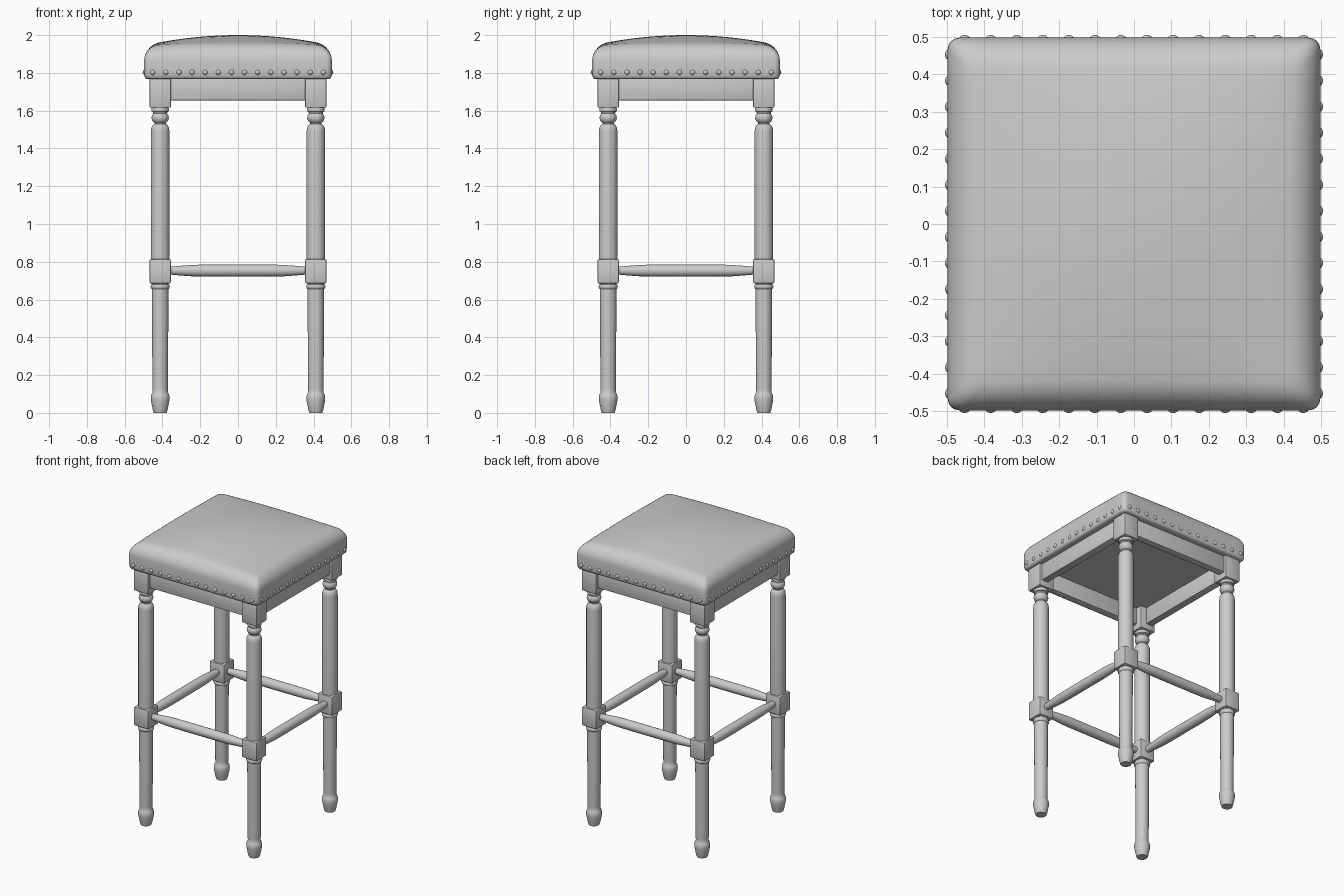
import bpy, bmesh, math
from mathutils import Vector, Matrix

if "Cube" in bpy.data.objects:
    bpy.data.objects.remove(bpy.data.objects["Cube"], do_unlink=True)

grey = bpy.data.materials.new("plain grey")
grey.use_nodes = True
grey.diffuse_color = (0.6, 0.6, 0.6, 1)
grey.node_tree.nodes["Principled BSDF"].inputs["Base Color"].default_value = (0.6, 0.6, 0.6, 1)

LEG = 0.412      # leg centre offset
HALF = 0.497     # cushion half width


def finish(bm, name, angle=40):
    bmesh.ops.recalc_face_normals(bm, faces=bm.faces)
    mesh = bpy.data.meshes.new(name)
    bm.to_mesh(mesh)
    bm.free()
    mesh.materials.append(grey)
    obj = bpy.data.objects.new(name, mesh)
    bpy.context.collection.objects.link(obj)
    bpy.ops.object.select_all(action='DESELECT')
    obj.select_set(True)
    bpy.context.view_layer.objects.active = obj
    bpy.ops.object.shade_smooth_by_angle(angle=math.radians(angle))
    return obj


def bridge(bm, a, b):
    n = len(a)
    for i in range(n):
        bm.faces.new((a[i], a[(i + 1) % n], b[(i + 1) % n], b[i]))


def lathe(name, profile, matrix, sides=24):
    bm = bmesh.new()
    rings = []
    for r, z in profile:
        rings.append([bm.verts.new(matrix @ Vector((r * math.cos(t), r * math.sin(t), z)))
                      for t in (math.tau * i / sides for i in range(sides))])
    for a, b in zip(rings, rings[1:]):
        bridge(bm, a, b)
    bm.faces.new(rings[0])
    bm.faces.new(rings[-1])
    return finish(bm, name)


def box(name, centre, size, bevel):
    bm = bmesh.new()
    bmesh.ops.create_cube(bm, size=1, matrix=Matrix.Translation(centre) @ Matrix.Diagonal((*size, 1)))
    bmesh.ops.bevel(bm, geom=bm.edges[:], offset=bevel, segments=2, profile=0.5, affect='EDGES')
    return finish(bm, name)


# Turned leg sections, as (radius, height)
lower_leg = [(0.034, 0), (0.039, 0.015), (0.049, 0.065), (0.05, 0.085), (0.046, 0.1),
             (0.04, 0.108), (0.041, 0.13), (0.044, 0.645), (0.044, 0.655), (0.049, 0.66),
             (0.051, 0.668), (0.049, 0.676), (0.045, 0.68), (0.045, 0.7)]
upper_leg = [(0.049, 0.8), (0.049, 1.49), (0.047, 1.508), (0.04, 1.522), (0.031, 1.53),
             (0.031, 1.536), (0.041, 1.545), (0.046, 1.56), (0.044, 1.574), (0.037, 1.584),
             (0.038, 1.592), (0.045, 1.596), (0.047, 1.604), (0.045, 1.612), (0.042, 1.64)]

for side, sx in (("right", -1), ("left", 1)):
    for end, sy in (("front", -1), ("back", 1)):
        tag = f"{end}_{side}_"
        x, y = sx * LEG, sy * LEG
        place = Matrix.Translation((x, y, 0))
        lathe(tag + "lower_leg", lower_leg, place)
        lathe(tag + "upper_leg", upper_leg, place)
        box(tag + "stretcher_block", (x, y, 0.75), (0.112, 0.112, 0.13), 0.008)
        box(tag + "top_block", (x, y, 1.698), (0.112, 0.112, 0.165), 0.005)

# Stretchers, aprons and nail heads, one set per side
stretcher = [(0.02, -0.38), (0.021, -0.355), (0.026, -0.3), (0.031, -0.23), (0.032, -0.15),
             (0.032, 0.15), (0.031, 0.23), (0.026, 0.3), (0.021, 0.355), (0.02, 0.38)]
NAILS = 14
for k, side in enumerate(("front", "left", "back", "right")):
    turn = Matrix.Rotation(k * math.pi / 2, 4, 'Z')
    lathe(side + "_stretcher", stretcher,
          turn @ Matrix.Translation((0, -LEG, 0.753)) @ Matrix.Rotation(math.pi / 2, 4, 'Y'), 20)
    apron = box(side + "_apron", (0, -0.425, 1.717), (0.74, 0.05, 0.125), 0.004)
    apron.data.transform(turn)
    bm = bmesh.new()
    for i in range(NAILS):
        x = -0.452 + 0.904 * i / (NAILS - 1)
        bmesh.ops.create_uvsphere(bm, u_segments=12, v_segments=8, radius=0.014, matrix=turn
                                  @ Matrix.Translation((x, -HALF + 0.003, 1.803))
                                  @ Matrix.Diagonal((1, 0.75, 1, 1)))
    finish(bm, side + "_nail_heads")


# Domed cushion made of nested rounded squares
def rounded_square(h):
    r = min(0.03, h * 0.3)
    pts = []
    for q in range(4):
        rot = Matrix.Rotation(q * math.pi / 2, 3, 'Z')
        for i in range(5):
            a = i / 4 * math.pi / 2
            pts.append(rot @ Vector((h - r + r * math.cos(a), h - r + r * math.sin(a), 0)))
        for i in range(1, 14):
            pts.append(rot @ Vector(((h - r) * (1 - 2 * i / 14), h, 0)))
    return pts


def dome(x, y):
    return 0.055 * max(0, 1 - (x / HALF) ** 2) * max(0, 1 - (y / HALF) ** 2)


SHOULDER = 0.08
levels = [(0.47, 1.768), (0.485, 1.768), (0.493, 1.776), (0.496, 1.79), (HALF, 1.82)]
for i in range(9):
    a = i / 8 * math.pi / 2
    levels.append((HALF - SHOULDER + SHOULDER * math.cos(a), 1.865 + SHOULDER * math.sin(a)))
levels += [(0.41 * (1 - i / 9), 1.945) for i in range(1, 9)]

bm = bmesh.new()
rings = []
for h, z in levels:
    rings.append([bm.verts.new((p.x, p.y, z + (dome(p.x, p.y) if z > 1.83 else 0)))
                  for p in rounded_square(h)])
for a, b in zip(rings, rings[1:]):
    bridge(bm, a, b)
bm.faces.new(rings[0])
tip = bm.verts.new((0, 0, 2.0))
last = rings[-1]
for i in range(len(last)):
    bm.faces.new((last[i], last[(i + 1) % len(last)], tip))
finish(bm, "seat_cushion", 50)
